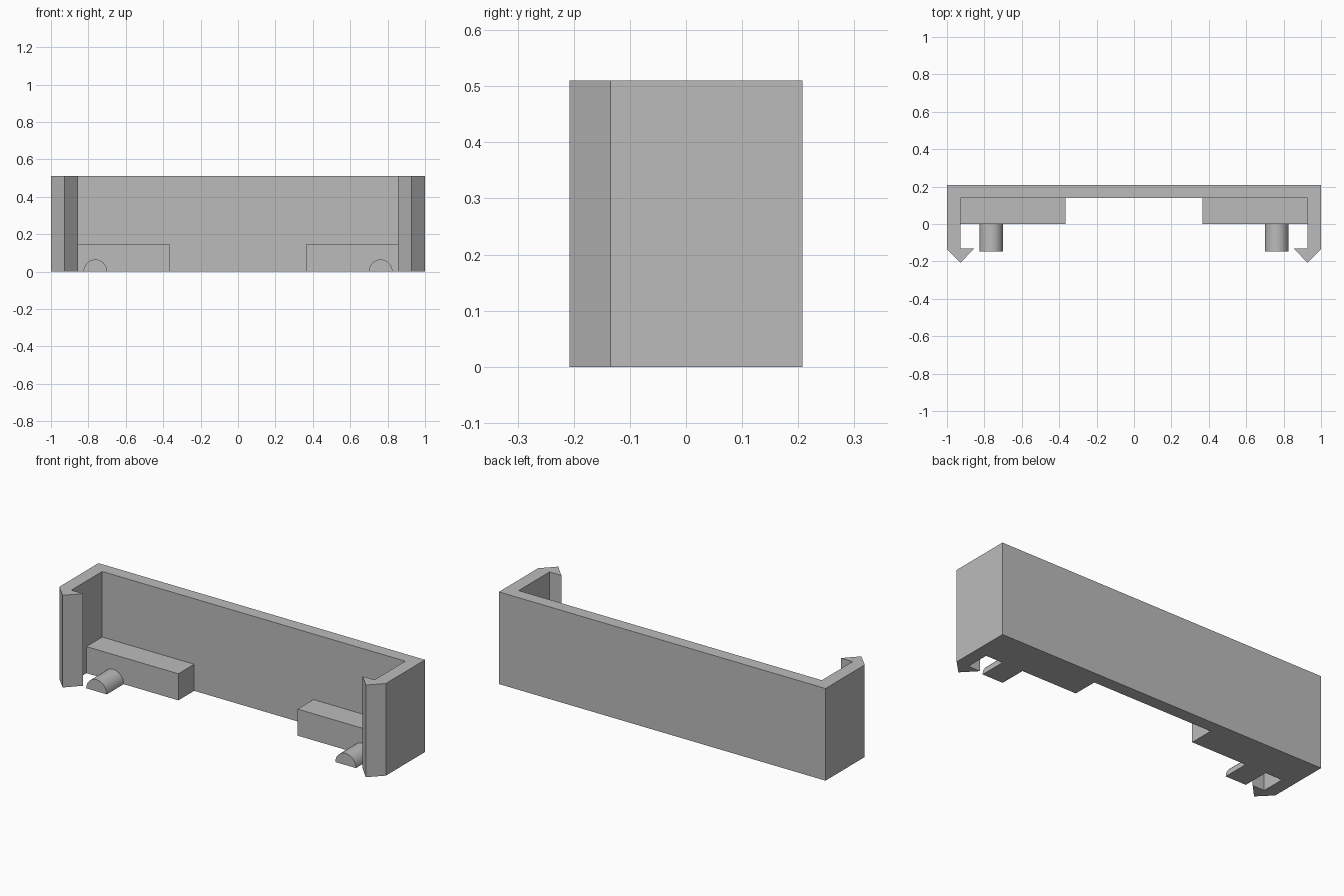
import bpy
import bmesh
import math

cube = bpy.data.objects.get("Cube")
if cube:
    bpy.data.objects.remove(cube, do_unlink=True)

grey = bpy.data.materials.new("plain_grey")
grey.use_nodes = True
colour = (0.5, 0.5, 0.5, 1)
grey.diffuse_color = colour
grey.node_tree.nodes["Principled BSDF"].inputs["Base Color"].default_value = colour

HEIGHT = 0.51
WALL_INNER = 0.138
ARM_INNER = 0.928


def extrude(name, profile, direction):
    """Extrude a closed 3D outline along a vector into a solid."""
    bm = bmesh.new()
    face = bm.faces.new([bm.verts.new(p) for p in profile])
    new = bmesh.ops.extrude_face_region(bm, geom=[face])["geom"]
    moved = [v for v in new if isinstance(v, bmesh.types.BMVert)]
    bmesh.ops.translate(bm, verts=moved, vec=direction)
    bmesh.ops.recalc_face_normals(bm, faces=bm.faces)
    mesh = bpy.data.meshes.new(name)
    bm.to_mesh(mesh)
    bm.free()
    mesh.materials.append(grey)
    obj = bpy.data.objects.new(name, mesh)
    bpy.context.collection.objects.link(obj)
    return obj


# Clip body: back wall, two arms and their barbed hooks as one outline
half = [(0, 0.208), (1, 0.208), (1, -0.135), (ARM_INNER, -0.208),
        (0.856, -0.132), (ARM_INNER, -0.132), (ARM_INNER, WALL_INNER)]
outline = half[1:] + [(-x, y) for x, y in reversed(half[1:])]
extrude("clip_body", [(x, y, 0) for x, y in outline], (0, 0, HEIGHT))

for side, sign in (("left", 1), ("right", -1)):
    # Low block in the corner between wall and arm
    xs = (sign * 0.365, sign * ARM_INNER)
    block = [(xs[0], 0, 0), (xs[1], 0, 0), (xs[1], 0, 0.147), (xs[0], 0, 0.147)]
    extrude(side + "_block", block, (0, WALL_INNER, 0))

    # Half-round peg on the front of the block
    steps = 16
    arc = [math.pi * i / steps for i in range(steps + 1)]
    peg = extrude(side + "_peg",
                  [(sign * 0.763 + 0.063 * math.cos(a), 0, 0.065 * math.sin(a)) for a in arc],
                  (0, -0.148, 0))
    bpy.ops.object.select_all(action="DESELECT")
    peg.select_set(True)
    bpy.context.view_layer.objects.active = peg
    bpy.ops.object.shade_smooth_by_angle(angle=math.radians(30))
